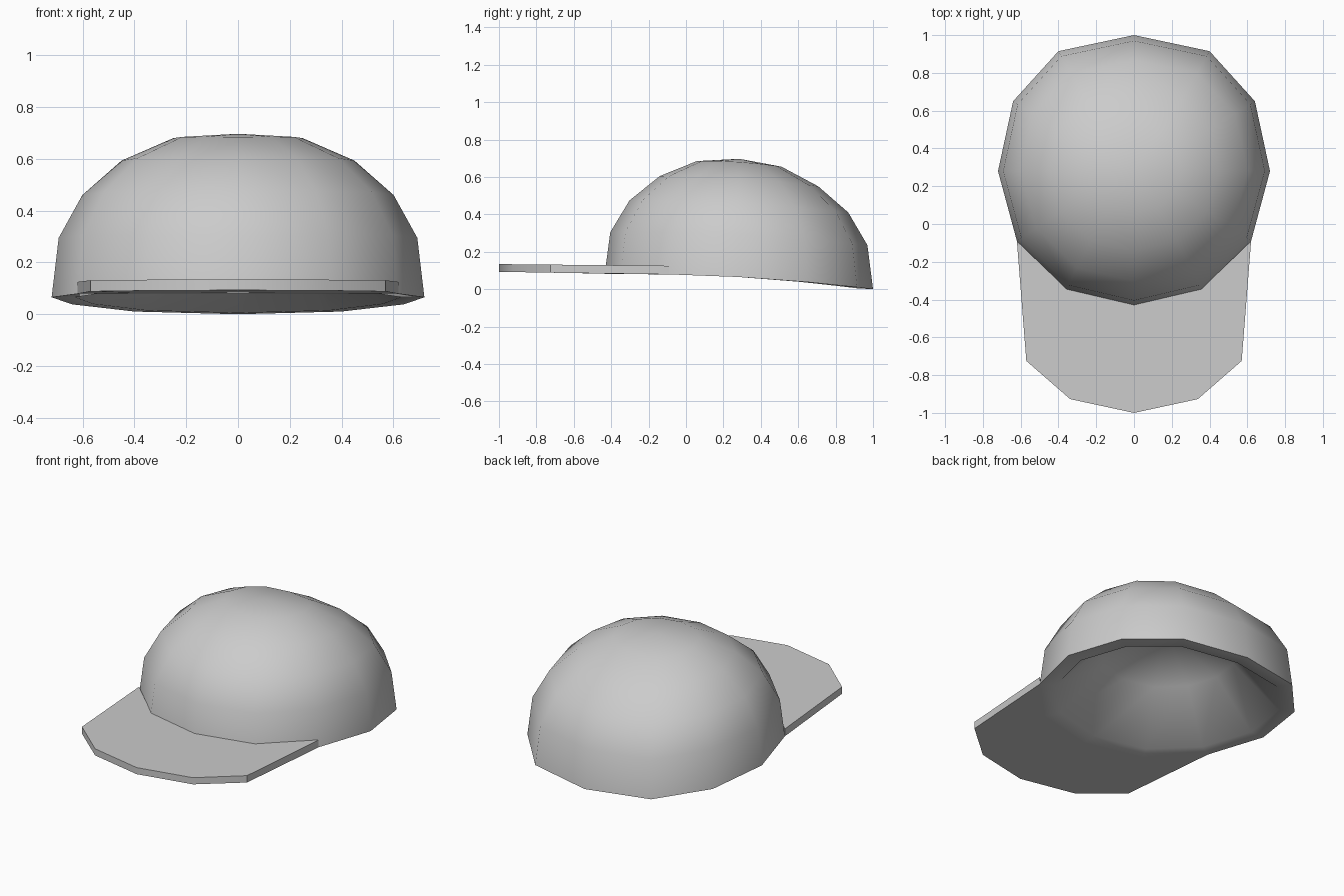
import bpy, bmesh, math

if "Cube" in bpy.data.objects:
    bpy.data.objects.remove(bpy.data.objects["Cube"])

CY = 0.285  # centre of the crown in y
half = [(0, 1.0), (0.40, 0.915), (0.64, 0.65), (0.72, 0.28),
        (0.62, -0.09), (0.362, -0.35), (0, -0.435)]
outline = half + [(-x, y) for x, y in half[-2:0:-1]]


def finish(bm, name, angle):
    bmesh.ops.recalc_face_normals(bm, faces=bm.faces)
    mesh = bpy.data.meshes.new(name)
    bm.to_mesh(mesh)
    bm.free()
    ob = bpy.data.objects.new(name, mesh)
    bpy.context.collection.objects.link(ob)
    bpy.ops.object.select_all(action='DESELECT')
    ob.select_set(True)
    bpy.context.view_layer.objects.active = ob
    bpy.ops.object.shade_smooth_by_angle(angle=math.radians(angle))
    return ob


def tilt(y, front, mid, back):
    v = (y - CY) / 0.715
    return mid + v * (back - front) / 2 + v * v * ((front + back) / 2 - mid)


def bridge(bm, a, b):
    n = len(a)
    for i in range(n):
        bm.faces.new((a[i], a[(i + 1) % n], b[(i + 1) % n], b[i]))


# Crown: hollow 12-sided dome; each ring is x scale, y scale, then z at front, side, back
outer = [(1.0, 1.0, 0.08, 0.065, 0.0), (0.962, 0.958, 0.305, 0.295, 0.235),
         (0.835, 0.815, 0.475, 0.46, 0.41), (0.625, 0.59, 0.605, 0.593, 0.55),
         (0.347, 0.315, 0.685, 0.68, 0.655)]
# Inside: a simple faceted bowl
inner = [(0.875, 0.875, 0.082, 0.065, 0.005), (0.52, 0.52, 0.34, 0.33, 0.30)]
bm = bmesh.new()
shells = []
for profile, top in ((outer, 0.697), (inner, 0.50)):
    rings = [[bm.verts.new((x * sx, CY + (y - CY) * sy, tilt(y, f, m, b)))
              for x, y in outline] for sx, sy, f, m, b in profile]
    for a, b in zip(rings, rings[1:]):
        bridge(bm, a, b)
    apex = bm.verts.new((0, CY, top))
    last = rings[-1]
    for i in range(12):
        bm.faces.new((last[i], last[(i + 1) % 12], apex))
    shells.append(rings)
bridge(bm, shells[0][0], shells[1][0])  # rim underneath
finish(bm, "crown", 60)

# Brim: flat slab between the crown's front edge and the outer edge
near = [(0.62, -0.09), (0.356, -0.345), (0, -0.428)]
far = [(0.57, -0.725), (0.338, -0.927), (0, -1.0)]
near += [(-x, y) for x, y in near[1::-1]]
far += [(-x, y) for x, y in far[1::-1]]
loop = near + far[::-1]
bm = bmesh.new()
low = [bm.verts.new((x, y, 0.079 + 0.014 * max(0, -0.2 - y) / 0.8)) for x, y in loop]
high = [bm.verts.new((x, y, 0.125 + 0.009 * max(0, -0.1 - y) / 0.9)) for x, y in loop]
bridge(bm, low, high)
for v in (low, high):
    for i in range(4):
        bm.faces.new((v[i], v[i + 1], v[8 - i], v[9 - i]))
finish(bm, "brim", 40)
